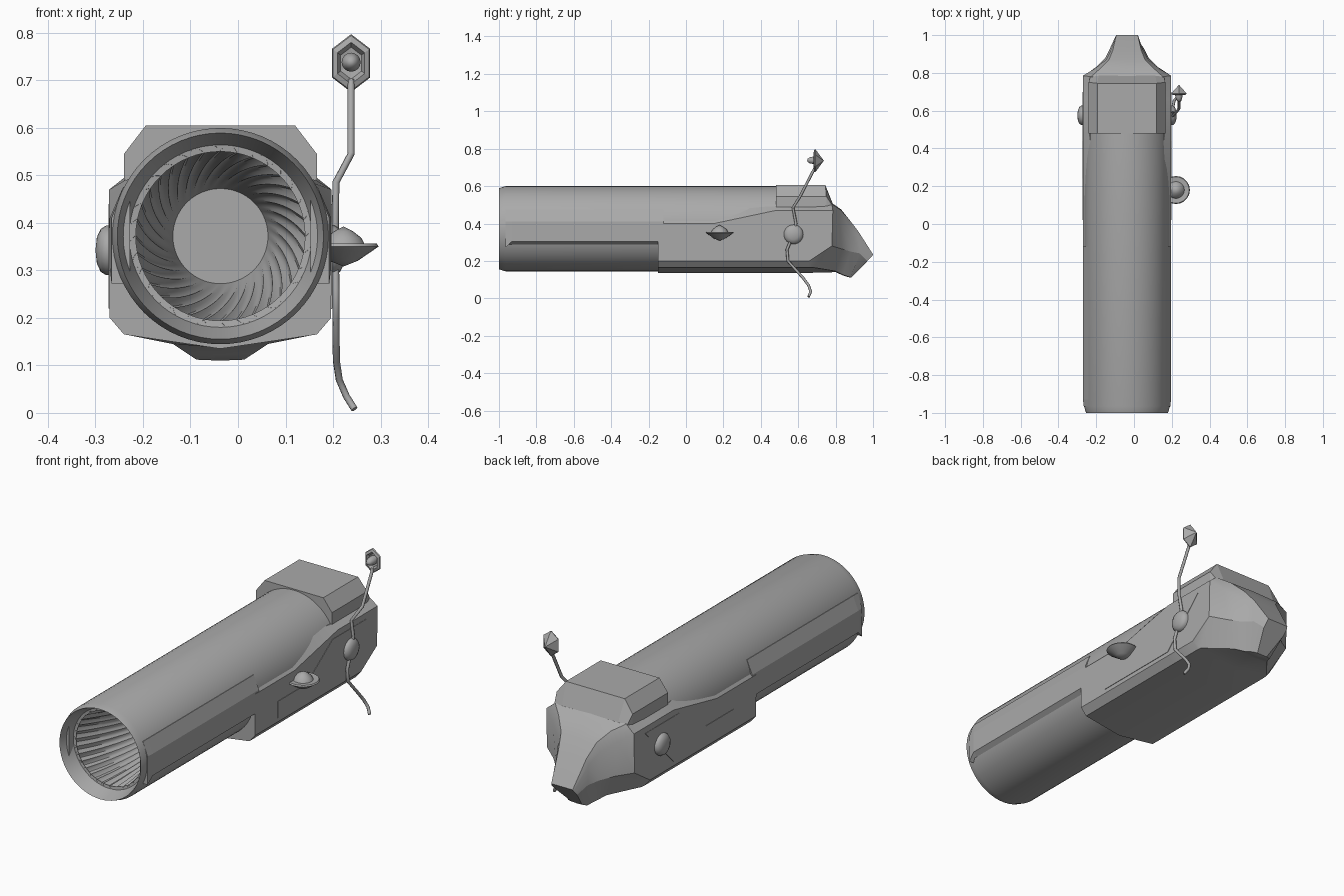
import bpy, bmesh, math
from mathutils import Vector

if "Cube" in bpy.data.objects:
    bpy.data.objects.remove(bpy.data.objects["Cube"])

CX, CZ = -0.037, 0.372          # barrel axis
grey = bpy.data.materials.new("metal grey")
grey.diffuse_color = (0.4, 0.4, 0.4, 1)
grey.use_nodes = True
grey.node_tree.nodes["Principled BSDF"].inputs["Base Color"].default_value = grey.diffuse_color


def finish(name, bm, smooth=None):
    bmesh.ops.remove_doubles(bm, verts=bm.verts, dist=1e-5)
    bmesh.ops.recalc_face_normals(bm, faces=bm.faces)
    me = bpy.data.meshes.new(name)
    bm.to_mesh(me)
    bm.free()
    ob = bpy.data.objects.new(name, me)
    bpy.context.collection.objects.link(ob)
    me.materials.append(grey)
    if smooth:
        bpy.ops.object.select_all(action='DESELECT')
        ob.select_set(True)
        bpy.context.view_layer.objects.active = ob
        bpy.ops.object.shade_smooth_by_angle(angle=math.radians(smooth))
    return ob


def bridge(bm, rings):
    for a, b in zip(rings, rings[1:]):
        n = len(a)
        for i in range(n):
            j = (i + 1) % n
            bm.faces.new((a[i], a[j], b[j], b[i]))


def loft(name, sections, smooth=None):
    """Sections list (half width, y, z) from top centre to bottom centre; mirrored in x."""
    bm = bmesh.new()
    rings = []
    for s in sections:
        pts = [(CX + w, y, z) for w, y, z in s]
        pts += [(CX - w, y, z) for w, y, z in s[-2:0:-1]]
        rings.append([bm.verts.new(p) for p in pts])
    bridge(bm, rings)
    bm.faces.new(rings[0])
    bm.faces.new(rings[-1])
    return finish(name, bm, smooth)


def spin(name, profile, origin, axis, n, smooth=None, phase=0.0):
    """Turn (radius, height) points about an axis through origin."""
    bm = bmesh.new()
    q = Vector((0, 0, 1)).rotation_difference(Vector(axis))
    rings = []
    for r, h in profile:
        rings.append([bm.verts.new(Vector(origin) + q @ Vector(
            (r * math.cos(2 * math.pi * i / n + phase),
             r * math.sin(2 * math.pi * i / n + phase), h))) for i in range(n)])
    bridge(bm, rings)
    return finish(name, bm, smooth)


def side_plate(name, outline, x0, x1):
    """Flat (y, z) outline extruded between two distances from the centre, on both sides."""
    for side, tag in ((1, "right"), (-1, "left")):
        bm = bmesh.new()
        rings = [[bm.verts.new((CX + side * x, y, z)) for y, z in outline] for x in (x0, x1)]
        bridge(bm, rings)
        bm.faces.new(rings[0])
        bm.faces.new(rings[1])
        finish(f"{name}_{tag}", bm)


# Barrel shell with chamfered muzzle and inward bevel
spin("barrel", [(0.0, -0.55), (0.2275, -0.55), (0.2275, 0.965), (0.217, 1.0), (0.192, 0.93)],
     (CX, 0, CZ), (0, -1, 0), 64, 25)

# Twisted, fluted bore narrowing to a flat end
bm = bmesh.new()
flutes, steps, per = 32, 14, 4
rings = []
for k in range(steps + 1):
    t = k / steps
    r = 0.190 - 0.09 * t
    ring = []
    for i in range(flutes * per):
        ph = (i % per) / per
        rr = r + (1 - t) * 0.012 * (math.sin(math.pi * ph) - 0.8)
        a = 2 * math.pi * i / (flutes * per) + 0.6 * t
        ring.append(bm.verts.new((CX + rr * math.cos(a), -0.93 + 0.5 * t, CZ + rr * math.sin(a))))
    rings.append(ring)
bridge(bm, rings)
bm.faces.new(rings[-1])
bore = finish("fluted_bore", bm, 35)
bore.data.flip_normals()

# Lip closing the gap between muzzle bevel and flutes
spin("bore_lip", [(0.193, 0.93), (0.178, 0.928)], (CX, 0, CZ), (0, -1, 0), 64)

# Flat side rails on the barrel, bevelled underneath
for side, tag in ((1, "right"), (-1, "left")):
    bm = bmesh.new()
    rings = []
    for y, low, d in ((-0.965, 0.272, 0.004), (-0.93, 0.305, 0.0), (-0.12, 0.305, 0.0)):
        prof = [(0.19, 0.272), (0.233 - d, low), (0.233 - d, 0.41), (0.205, 0.475), (0.19, 0.475)]
        rings.append([bm.verts.new((CX + side * x, y, z)) for x, z in prof])
    bridge(bm, rings)
    bm.faces.new(rings[0])
    bm.faces.new(rings[-1])
    finish(f"barrel_rail_{tag}", bm)

# Housing around the rear, running into the narrow tail
low = [(0.233, 0.2), (0.203, 0.165), (0, 0.135)]


def body(y, shoulder, top):
    return [(0, y, shoulder[1]), (shoulder[0], y, shoulder[1]), (0.234, y, top)] + \
           [(w, y, z) for w, z in low]


loft("housing_and_tail", [
    body(-0.15, (0.15, 0.5), 0.40),
    body(0.15, (0.15, 0.5), 0.40),
    body(0.48, (0.2, 0.49), 0.47),
    body(0.66, (0.2, 0.49), 0.47),
    [(0, .78, .51), (.19, .78, .505), (.234, .785, .47), (.234, .78, .28), (.2, .68, .165), (0, .68, .137)],
    [(0, .83, .475), (.14, .825, .475), (.175, .82, .43), (.165, .83, .265), (.10, .80, .145), (0, .80, .14)],
    [(0, .87, .425), (.095, .87, .425), (.11, .87, .38), (.115, .88, .25), (.07, .84, .125), (0, .84, .122)],
    [(0, .92, .36), (.075, .92, .36), (.085, .92, .33), (.09, .93, .24), (.05, .88, .112), (0, .88, .11)],
    [(0, 1.0, .235), (.057, 1.0, .235), (.06, .995, .225), (.06, .97, .20), (.028, .885, .112), (0, .885, .111)],
], 28)

# Raised block on top of the housing
loft("top_block", [
    [(0, y, z), (w, y, z), (w2, y2, z2), (w2, y2, .46), (0, y2, .46)]
    for y, z, w, w2, y2, z2 in ((.48, .605, .157, .203, .48, .545),
                                (.745, .605, .157, .203, .75, .545),
                                (.785, .505, .15, .195, .78, .50))])

# Angular trim plates on the housing sides
side_plate("housing_trim", [(0.02, .22), (0.02, .30), (0.24, .30), (0.44, .44),
                            (0.70, .44), (0.48, .22)], 0.23, 0.2355)

# Domed pivot knobs
for side, tag in ((1, "right"), (-1, "left")):
    spin(f"knob_{tag}", [(0.052, -0.01), (0.052, 0.008), (0.045, 0.019), (0.028, 0.027), (0, 0.03)],
         (CX + side * 0.233, 0.575, 0.342), (side, 0, 0), 24, 40)

# Side dish: shallow cone with a raised centre
spin("side_dish", [(0, -0.042), (0.03, -0.03), (0.074, 0.0), (0.07, 0.006), (0.045, 0.004),
                   (0.038, 0.018), (0.02, 0.032), (0, 0.042)],
     (0.222, 0.18, 0.350), (0, 0, 1), 20, 30)

# Bent antenna rod
curve = bpy.data.curves.new("antenna_rod", 'CURVE')
curve.dimensions = '3D'
curve.bevel_depth = 0.0075
curve.bevel_resolution = 2
curve.use_fill_caps = True
path = [(.238, .69, .70), (.238, .61, .545), (.206, .572, .485), (.205, .588, .40),
        (.205, .572, .34), (.206, .54, .26), (.206, .545, .20), (.207, .625, .11),
        (.213, .655, .07), (.228, .667, .035), (.245, .655, .008)]
sp = curve.splines.new('POLY')
sp.points.add(len(path) - 1)
for p, co in zip(sp.points, path):
    p.co = (*co, 1)
curve.materials.append(grey)
rod = bpy.data.objects.new("antenna_rod", curve)
bpy.context.collection.objects.link(rod)

# Hexagonal antenna head: pointed back, cupped front with a ball
head = spin("antenna_head", [(0, -0.045), (1, 0.0), (0.95, 0.006), (0.72, 0.01),
                             (0.55, -0.005), (0, -0.01)],
            (0, 0, 0), (0, -1, 0), 6, None, math.pi / 2)
head.scale = (0.046, 1, 0.061)
head.location = (0.238, 0.692, 0.736)
spin("antenna_ball", [(0.02, -0.01), (0.02, 0.012), (0.016, 0.03), (0.008, 0.042), (0, 0.044)],
     (0.238, 0.692, 0.738), (0, -1, 0), 16, 50)
